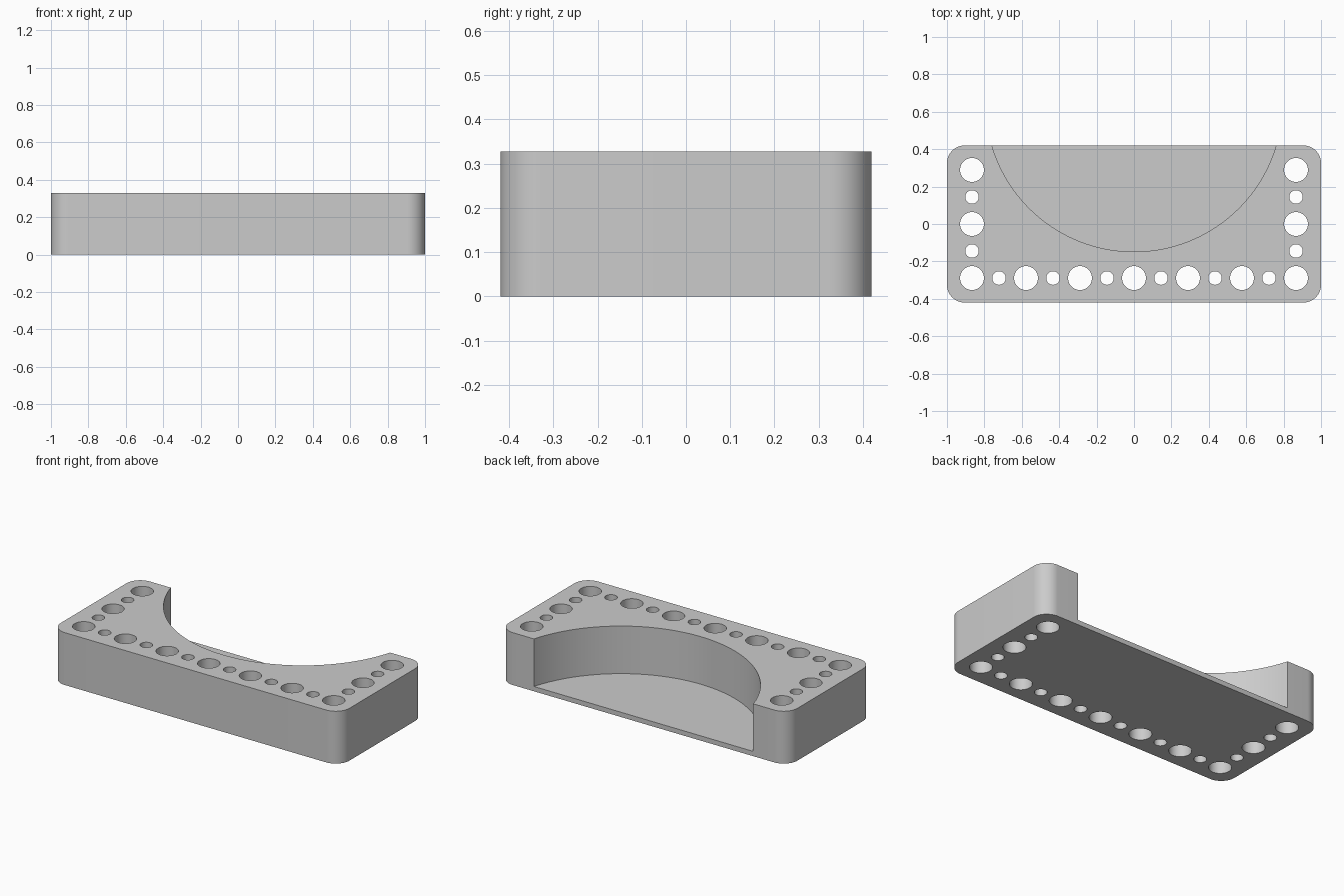
import bpy
import bmesh
from math import cos, sin, pi, radians
from mathutils import Matrix

if "Cube" in bpy.data.objects:
    bpy.data.objects.remove(bpy.data.objects["Cube"], do_unlink=True)

HALF_X, HALF_Y, HEIGHT = 1.0, 0.42, 0.328
CORNER, FLOOR = 0.095, 0.03
PITCH = 0.1445
BIG, SMALL = 0.064, 0.036

grey = bpy.data.materials.new("plain grey")
grey.use_nodes = True
colour = (0.6, 0.6, 0.6, 1)
grey.diffuse_color = colour
grey.node_tree.nodes["Principled BSDF"].inputs["Base Color"].default_value = colour


def make_object(name, bm):
    bmesh.ops.recalc_face_normals(bm, faces=bm.faces)
    mesh = bpy.data.meshes.new(name)
    bm.to_mesh(mesh)
    bm.free()
    mesh.materials.append(grey)
    obj = bpy.data.objects.new(name, mesh)
    bpy.context.collection.objects.link(obj)
    return obj


def add_cylinder(bm, x, y, radius, bottom, top, sides):
    bmesh.ops.create_cone(
        bm, cap_ends=True, segments=sides, radius1=radius, radius2=radius,
        depth=top - bottom, matrix=Matrix.Translation((x, y, (bottom + top) / 2)))


# Block: rounded rectangle raised to full height
bm = bmesh.new()
steps = 16
outline = []
for quarter, (sx, sy) in enumerate([(1, 1), (-1, 1), (-1, -1), (1, -1)]):
    for i in range(steps + 1):
        a = (quarter + i / steps) * pi / 2
        outline.append(bm.verts.new((sx * (HALF_X - CORNER) + CORNER * cos(a),
                                     sy * (HALF_Y - CORNER) + CORNER * sin(a), 0)))
base = bm.faces.new(outline)
raised = bmesh.ops.extrude_face_region(bm, geom=[base], use_keep_orig=True)
top_verts = [v for v in raised["geom"] if isinstance(v, bmesh.types.BMVert)]
bmesh.ops.translate(bm, verts=top_verts, vec=(0, 0, HEIGHT))
block = make_object("block", bm)

# Round recess, open to the back, leaving a thin floor
bm = bmesh.new()
add_cylinder(bm, 0, 0.6445, 0.7925, FLOOR, 1, 160)
recess = make_object("recess_cutter", bm)

# Through holes, large and small in turn, along the front and both ends
bm = bmesh.new()
spots = [(i, -2) for i in range(-6, 7)]
spots += [(side, j) for side in (-6, 6) for j in range(-1, 3)]
for i, j in spots:
    radius = BIG if (i + j) % 2 == 0 else SMALL
    add_cylinder(bm, i * PITCH * 0.999, j * PITCH, radius, -0.1, HEIGHT + 0.1, 48)
holes = make_object("hole_cutters", bm)

# Cut, then drop the cutters
bpy.ops.object.select_all(action="DESELECT")
bpy.context.view_layer.objects.active = block
block.select_set(True)
for cutter in (recess, holes):
    cutter.hide_render = True
    cut = block.modifiers.new(cutter.name, "BOOLEAN")
    cut.operation = "DIFFERENCE"
    cut.solver = "EXACT"
    cut.object = cutter
    bpy.ops.object.modifier_apply(modifier=cut.name)
    bpy.data.objects.remove(cutter, do_unlink=True)

bpy.ops.object.shade_smooth_by_angle(angle=radians(30))
